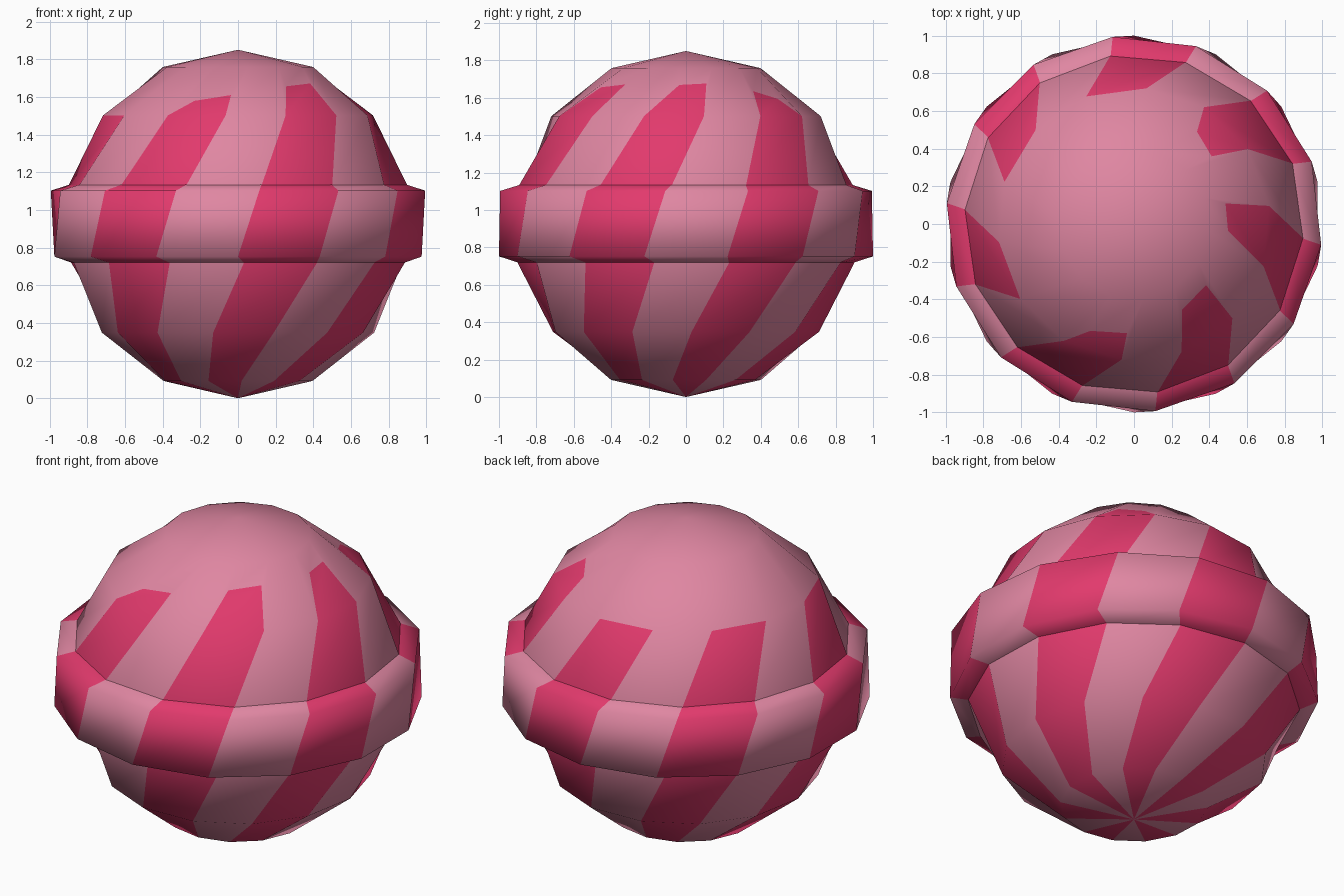
import bpy, bmesh, math

if "Cube" in bpy.data.objects:
    bpy.data.objects.remove(bpy.data.objects["Cube"])

SEGS = 14


def material(name, rgb):
    m = bpy.data.materials.new(name)
    m.diffuse_color = (*rgb, 1.0)
    m.use_nodes = True
    m.node_tree.nodes["Principled BSDF"].inputs["Base Color"].default_value = m.diffuse_color
    return m


MATS = [material("light pink", (0.74, 0.24, 0.36)),
        material("raspberry red", (0.76, 0.042, 0.152))]


def ring(bm, radius, z, twist):
    """Ring of vertices turned by twist degrees so the stripes spiral."""
    out = []
    for i in range(SEGS):
        a = math.radians(-90 + twist) + math.tau * i / SEGS
        out.append(bm.verts.new((radius * math.cos(a), radius * math.sin(a), z)))
    return out


def face(bm, verts, mat):
    f = bm.faces.new(verts)
    f.material_index = mat
    f.smooth = True


def rows(bm, rings):
    """Join neighbouring rings; every second column is a stripe."""
    for low, high in zip(rings, rings[1:]):
        for i in range(SEGS):
            j = (i + 1) % SEGS
            face(bm, (low[i], low[j], high[j], high[i]), 1 - i % 2)


def finish(bm, name):
    me = bpy.data.meshes.new(name)
    bm.to_mesh(me)
    bm.free()
    for m in MATS:
        me.materials.append(m)
    ob = bpy.data.objects.new(name, me)
    bpy.context.collection.objects.link(ob)
    return ob


# Candy ball: 14-sided, 7-row sphere, twisted
R = 0.925
TWIST = [-23, -10.5, 2, 8, 20.5, 33]
bm = bmesh.new()
rings = []
for k, tw in enumerate(TWIST):
    a = math.pi * (k + 1) / 7
    rings.append(ring(bm, R * math.sin(a), R - R * math.cos(a), tw))
rows(bm, rings[:5])
south = bm.verts.new((0, 0, 0))
north = bm.verts.new((0, 0, 2 * R))

# Stripe tips: column -> (side, height) of the left and right tip corners
TIPS = {0: ((0.12, 0.6), (0.88, 0.66)),
        2: ((0.3, 0.65), (0.93, 0.68)),
        4: ((0.12, 0.52), (0.75, 0.36)),
        12: ((0.25, 0.3), (0.92, 0.42))}
low, high = rings[4], rings[5]
for i in range(SEGS):
    j = (i + 1) % SEGS
    a, b, c, d = low[i], low[j], high[j], high[i]
    face(bm, (south, rings[0][j], rings[0][i]), 1 - i % 2)
    face(bm, (d, c, north), 0)
    if i in TIPS:
        p, q = [bm.verts.new(a.co.lerp(b.co, s).lerp(d.co.lerp(c.co, s), t))
                for s, t in TIPS[i]]
        face(bm, (a, b, q, p), 1)
        face(bm, (a, p, d), 0)
        face(bm, (b, c, q), 0)
        face(bm, (p, q, c, d), 0)
    else:
        face(bm, (a, b, c, d), 0)
finish(bm, "candy_ball")

# Raised band around the middle
bm = bmesh.new()
rows(bm, [ring(bm, 0.895, 0.718, 2), ring(bm, 1.0, 0.752, 0),
          ring(bm, 1.0, 1.102, 6.5), ring(bm, 0.895, 1.135, 8)])
finish(bm, "middle_band")
